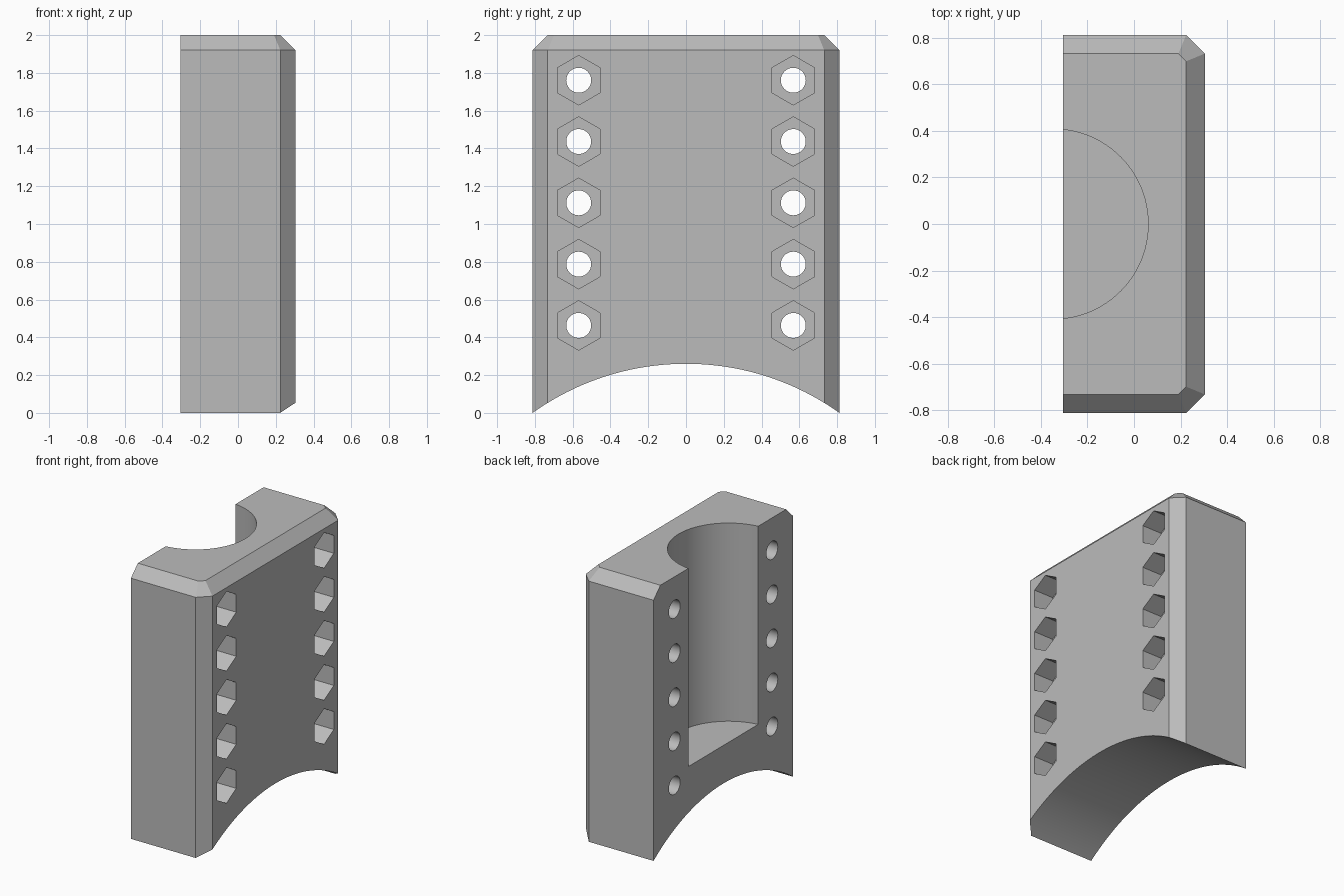
import bpy
import bmesh
from math import sin, cos, pi, sqrt, radians

default = bpy.data.objects.get("Cube")
if default:
    bpy.data.objects.remove(default, do_unlink=True)

HX, HY, TOP, CH = 0.304, 0.812, 2.0, 0.08

grey = bpy.data.materials.new("plain_grey")
grey.use_nodes = True
colour = (0.5, 0.5, 0.5, 1)
grey.diffuse_color = colour
grey.node_tree.nodes["Principled BSDF"].inputs["Base Color"].default_value = colour


def loft(bm, rings):
    """Bridge rings of equal length and cap both ends."""
    rows = [[bm.verts.new(p) for p in ring] for ring in rings]
    for a, b in zip(rows, rows[1:]):
        n = len(a)
        for i in range(n):
            j = (i + 1) % n
            bm.faces.new((a[i], a[j], b[j], b[i]))
    bm.faces.new(rows[0][::-1])
    bm.faces.new(rows[-1])


def finish(bm, name):
    bmesh.ops.recalc_face_normals(bm, faces=bm.faces)
    mesh = bpy.data.meshes.new(name)
    bm.to_mesh(mesh)
    bm.free()
    mesh.materials.append(grey)
    obj = bpy.data.objects.new(name, mesh)
    bpy.context.collection.objects.link(obj)
    return obj


def circle(cu, cv, r, n):
    """Points around a circle, the first one straight up in v."""
    return [(cu + r * sin(2 * pi * i / n), cv + r * cos(2 * pi * i / n)) for i in range(n)]


def x_prism(bm, points, x0, x1):
    loft(bm, [[(x, y, z) for y, z in points] for x in (x0, x1)])


def outline(inset, z):
    """Block plan with two cut corners; the flat back stays in place when inset."""
    x, y = HX - inset, HY - inset
    c = CH - inset * (2 - sqrt(2))
    return [(-HX, -y, z), (x - c, -y, z), (x, -y + c, z),
            (x, y - c, z), (x - c, y, z), (-HX, y, z)]


def cut(target, cutter):
    cutter.hide_render = True
    mod = target.modifiers.new("cut", 'BOOLEAN')
    mod.operation = 'DIFFERENCE'
    mod.solver = 'EXACT'
    mod.object = cutter
    bpy.context.view_layer.objects.active = target
    bpy.ops.object.modifier_apply(modifier=mod.name)
    bpy.data.objects.remove(cutter, do_unlink=True)


# Chamfered block
bm = bmesh.new()
loft(bm, [outline(0, -0.05), outline(0, TOP - CH), outline(CH, TOP)])
block = finish(bm, "clamp_block")

# Curved saddle along the underside
rise = 0.26
radius = (HY ** 2 + rise ** 2) / (2 * rise)
bm = bmesh.new()
x_prism(bm, circle(0, rise - radius, radius, 256), -1, 1)
cut(block, finish(bm, "saddle_cutter"))

# Round channel, open at the top and on the flat back
bm = bmesh.new()
plan = circle(-0.347, 0, 0.408, 96)
loft(bm, [[(x, y, z) for x, y in plan] for z in (0.54, TOP + 0.5)])
cut(block, finish(bm, "channel_cutter"))

# Two columns of bolt holes with hexagonal nut pockets
spots = [(side * 0.568, 0.463 + 0.3245 * row) for side in (-1, 1) for row in range(5)]
for name, r, sides, start in (("nut_pocket_cutter", 0.131, 6, HX - 0.16),
                              ("bolt_hole_cutter", 0.066, 40, -1)):
    bm = bmesh.new()
    for y, z in spots:
        x_prism(bm, circle(y, z, r, sides), start, 1)
    cut(block, finish(bm, name))

# Smooth the round cuts, keep the edges sharp
bpy.ops.object.select_all(action='DESELECT')
block.select_set(True)
bpy.context.view_layer.objects.active = block
bpy.ops.object.shade_smooth_by_angle(angle=radians(25))
